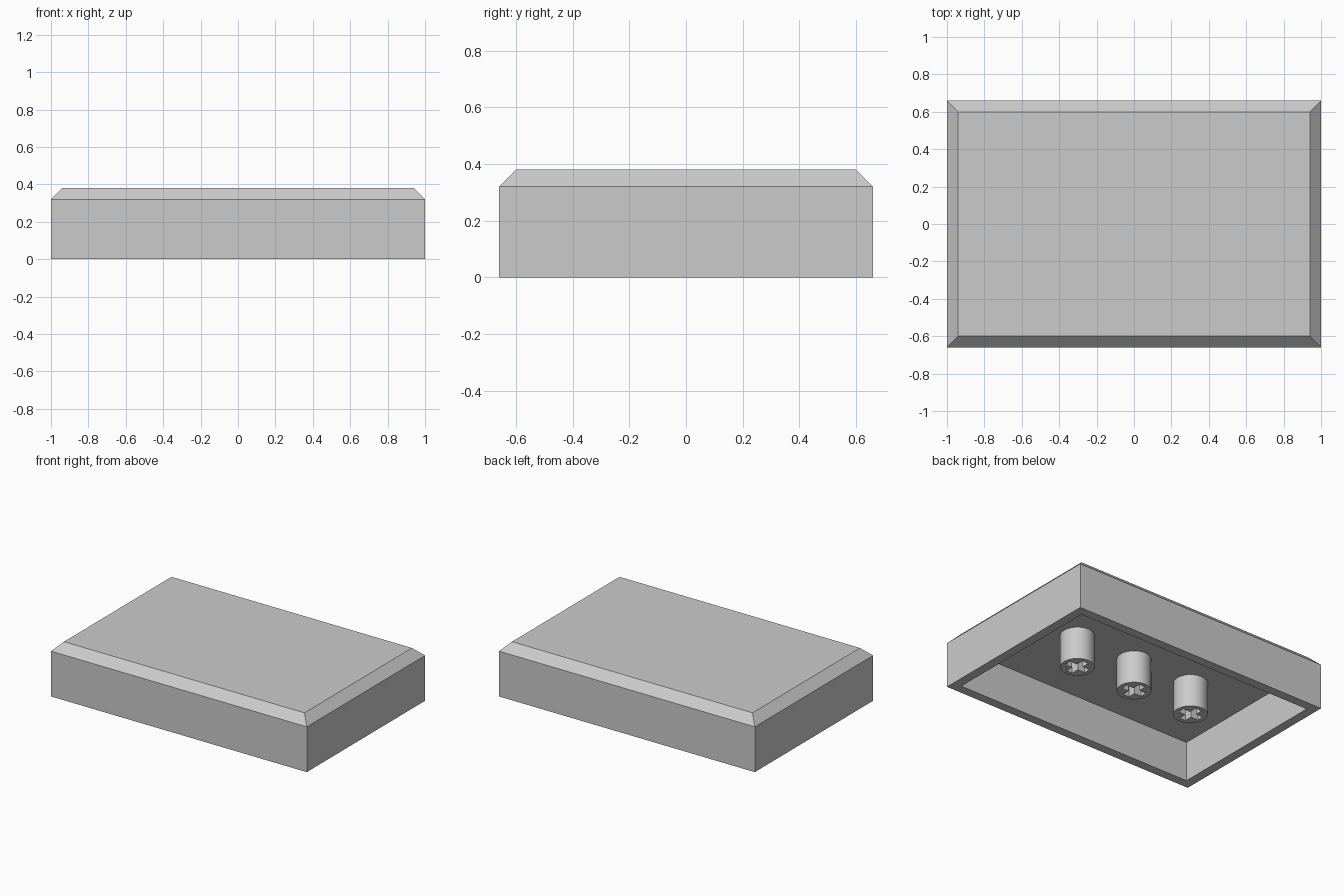
import bpy, bmesh, math

if "Cube" in bpy.data.objects:
    bpy.data.objects.remove(bpy.data.objects["Cube"])

HX, HY = 1.0, 0.66           # half size of the footprint
TOP, SHOULDER = 0.38, 0.32   # full height and start of the bevelled edge
BEVEL, WALL = 0.06, 0.065
CEILING = 0.28               # underside of the top plate
STEM_BOTTOM, STEM_R = 0.05, 0.11
SLOT_LEN, SLOT_W = 0.08, 0.024   # half length and half width of the cross slot

grey = bpy.data.materials.new("light grey plastic")
grey.diffuse_color = (0.6, 0.6, 0.6, 1)
grey.use_nodes = True
grey.node_tree.nodes["Principled BSDF"].inputs["Base Color"].default_value = grey.diffuse_color


def finish(bm, name):
    bmesh.ops.recalc_face_normals(bm, faces=bm.faces[:])
    mesh = bpy.data.meshes.new(name)
    bm.to_mesh(mesh)
    bm.free()
    mesh.materials.append(grey)
    obj = bpy.data.objects.new(name, mesh)
    bpy.context.collection.objects.link(obj)
    return obj


# Hollow cap: rectangular rings from the top face, down the outside, up the inside
bm = bmesh.new()
rings = []
for inset, z in ((BEVEL, TOP), (0, SHOULDER), (0, 0), (WALL, 0), (WALL, CEILING)):
    x, y = HX - inset, HY - inset
    rings.append([bm.verts.new((sx * x, sy * y, z))
                  for sx, sy in ((-1, -1), (1, -1), (1, 1), (-1, 1))])
for a, b in zip(rings, rings[1:]):
    for i in range(4):
        j = (i + 1) % 4
        bm.faces.new((a[i], a[j], b[j], b[i]))
bm.faces.new(rings[0])
bm.faces.new(rings[-1])
finish(bm, "cap_shell")


# Round stem with a cross-shaped slot, hanging from the ceiling
def add_stem(name, cx):
    circle = [(STEM_R * math.cos(t), STEM_R * math.sin(t))
              for t in (math.tau * i / 48 for i in range(48))]
    arm = ((SLOT_LEN, -SLOT_W), (SLOT_LEN, SLOT_W), (SLOT_W, SLOT_W))
    cross = []
    for c, s in ((1, 0), (0, 1), (-1, 0), (0, -1)):
        cross += [(x * c - y * s, x * s + y * c) for x, y in arm]
    bm = bmesh.new()
    edges = []
    for outline in (circle, cross):
        vs = [bm.verts.new((x + cx, y, CEILING)) for x, y in outline]
        edges += [bm.edges.new((v, vs[(i + 1) % len(vs)])) for i, v in enumerate(vs)]
    bmesh.ops.triangle_fill(bm, edges=edges, use_beauty=True)
    upper = bm.faces[:]
    new = bmesh.ops.extrude_face_region(bm, geom=upper)["geom"]
    bmesh.ops.translate(bm, vec=(0, 0, STEM_BOTTOM - CEILING),
                        verts=[g for g in new if isinstance(g, bmesh.types.BMVert)])
    # The end touching the ceiling stays open
    bmesh.ops.delete(bm, geom=[f for f in bm.faces
                               if all(v.co.z > CEILING - 1e-4 for v in f.verts)],
                     context='FACES')
    obj = finish(bm, name)
    bpy.ops.object.select_all(action='DESELECT')
    obj.select_set(True)
    bpy.context.view_layer.objects.active = obj
    bpy.ops.object.shade_smooth_by_angle(angle=math.radians(30))


for name, cx in (("left_stem", -0.47), ("middle_stem", 0), ("right_stem", 0.47)):
    add_stem(name, cx)
